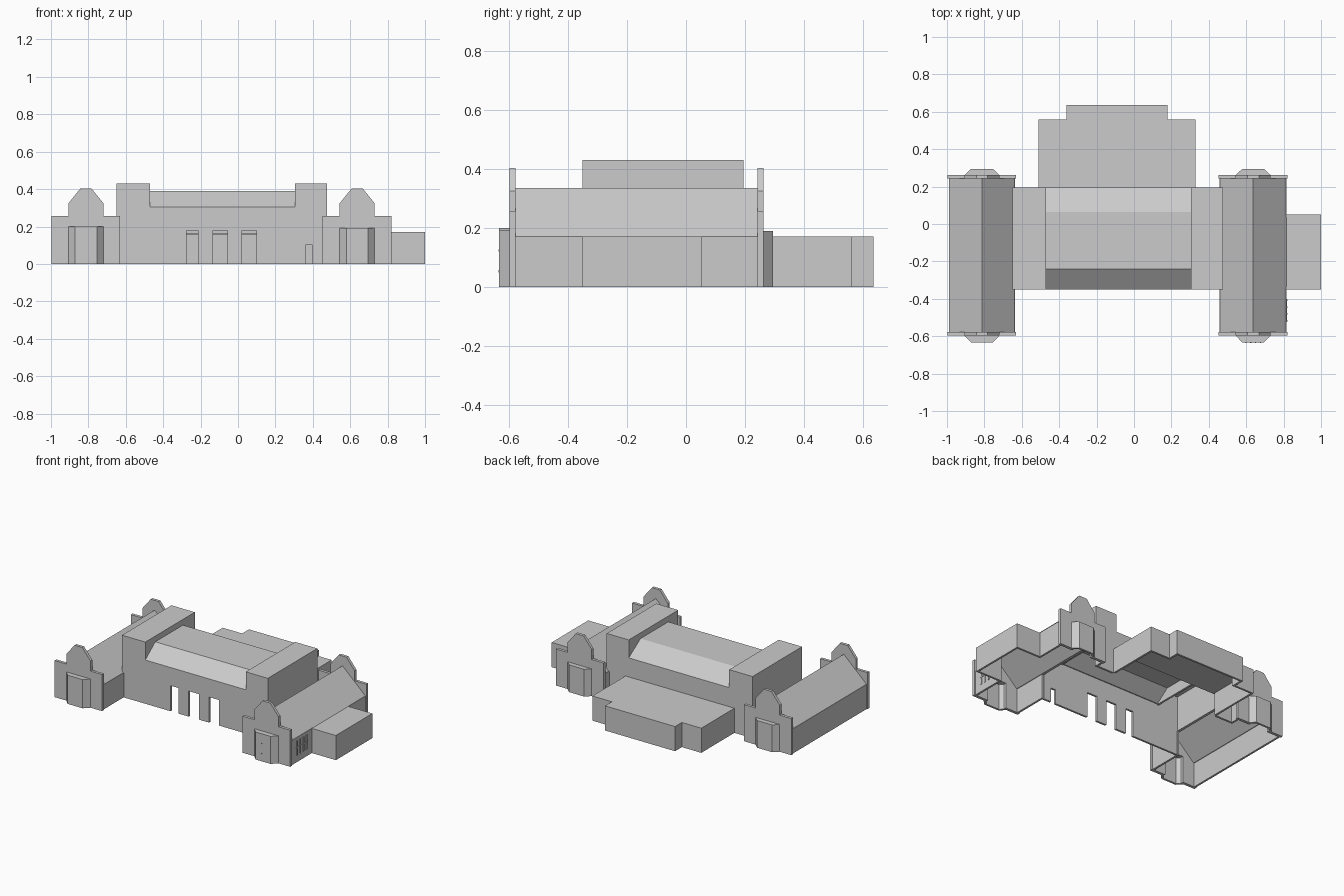
import bpy, bmesh
from mathutils import Vector

if "Cube" in bpy.data.objects:
    bpy.data.objects.remove(bpy.data.objects["Cube"])

T = 0.014  # wall thickness


def prism(name, pts, axis, a, b):
    """Extrude a 2D outline along an axis (x: yz outline, y: xz, z: xy)."""
    def co(p, d):
        return {'x': (d, p[0], p[1]), 'y': (p[0], d, p[1]), 'z': (p[0], p[1], d)}[axis]
    bm = bmesh.new()
    lo = [bm.verts.new(co(p, a)) for p in pts]
    hi = [bm.verts.new(co(p, b)) for p in pts]
    n = len(pts)
    bm.faces.new(lo)
    bm.faces.new(hi)
    for i in range(n):
        j = (i + 1) % n
        bm.faces.new((lo[i], lo[j], hi[j], hi[i]))
    bmesh.ops.recalc_face_normals(bm, faces=bm.faces)
    me = bpy.data.meshes.new(name)
    bm.to_mesh(me)
    bm.free()
    ob = bpy.data.objects.new(name, me)
    bpy.context.collection.objects.link(ob)
    return ob


def box(name, x0, x1, y0, y1, z0, z1):
    return prism(name, [(x0, y0), (x1, y0), (x1, y1), (x0, y1)], 'z', z0, z1)


def walls(name, path, z0, z1):
    """Mitred wall along an open path; the inside lies left of the path."""
    p = [Vector(q) for q in path]
    nor = []
    for a, b in zip(p, p[1:]):
        d = (b - a).normalized()
        nor.append(Vector((-d.y, d.x)))
    inner = [p[0] + nor[0] * T]
    for i in range(1, len(p) - 1):
        m = nor[i - 1] + nor[i]
        inner.append(p[i] + m * (2 * T / m.length_squared))
    inner.append(p[-1] + nor[-1] * T)
    return prism(name, p + inner[::-1], 'z', z0, z1)


def shell(name, path, h):
    """Open-bottomed block: walls on the path and a flat roof."""
    walls(name + "_walls", path, 0, h - T)
    prism(name + "_roof", path, 'z', h - T, h)


# Central hall
L, R, IL, IR, F, B = -0.65, 0.475, -0.47, 0.305, -0.35, 0.195
top = [(R, 0.43), (IR, 0.43), (IR, 0.305), (IL, 0.305), (IL, 0.43), (L, 0.43)]
doors = [(-0.275, -0.215, 0.178), (-0.135, -0.055, 0.178), (0.022, 0.1, 0.178), (0.36, 0.398, 0.1)]
base = [(-0.635, 0)]
for a, b, h in doors:
    base += [(a, 0), (a, h), (b, h), (b, 0)]
base += [(0.455, 0), (0.455, 0.17), (R, 0.17)]
prism("hall_front_wall", base + top + [(L, 0.17), (-0.635, 0.17)], 'y', F, F + T)
base = [(-0.635, 0), (-0.51, 0), (-0.51, 0.16), (0.33, 0.16), (0.33, 0), (0.455, 0), (0.455, 0.17), (R, 0.17)]
prism("hall_back_wall", base + top + [(L, 0.17), (-0.635, 0.17)], 'y', B - T, B)
y0, y1 = F + T, B - T
for side, a, b, outer in (("left", L, IL, L), ("right", IR, R, R - T)):
    inner = IL - T if side == "left" else IR
    box(side + "_tower_roof", a, b, F, B, 0.43 - T, 0.4301)
    box(side + "_tower_outer_wall", outer, outer + T, y0, y1, 0.17, 0.43 - T)
    box(side + "_tower_inner_wall", inner, inner + T, y0, y1, 0.30, 0.43 - T)
prism("hall_roof", [(F, 0.305), (-0.24, 0.39), (0.065, 0.39), (B, 0.305), (B - 0.02, 0.305),
                    (0.06, 0.376), (-0.235, 0.376), (F + 0.02, 0.305)], 'x', IL, IR)

# Rear block and side annex
shell("rear_block", [(0.33, B), (0.33, 0.56), (0.18, 0.56), (0.18, 0.635), (-0.36, 0.635),
                     (-0.36, 0.56), (-0.51, 0.56), (-0.51, B)], 0.172)
shell("side_annex", [(0.815, F), (1.0, F), (1.0, 0.052), (0.815, 0.052)], 0.172)


def wing(side, x0, x1, c, bay_h):
    # Pitched roof
    prism(side + "_wing_roof", [(x0, 0.17), (c, 0.335), (x1, 0.17), (x1 - 0.018, 0.17),
                                (c, 0.318), (x0 + 0.018, 0.17)], 'y', -0.578, 0.243)
    # Stepped gables with bay openings, and chamfered bays
    g0, g1 = x0 - 0.006, x1 + 0.006
    w = 0.093
    for end, s, ya, yb, depth, h in (("front", -1, -0.597, -0.577, 0.036, bay_h),
                                     ("back", 1, 0.242, 0.262, 0.033, 0.19)):
        o = w - 0.02
        prism(f"{side}_{end}_gable",
              [(g0, 0), (c - o, 0), (c - o, h - T), (c + o, h - T), (c + o, 0), (g1, 0),
               (g1, 0.255), (c + w, 0.255), (c + w, 0.325), (c + 0.03, 0.403),
               (c - 0.03, 0.403), (c - w, 0.325), (c - w, 0.255), (g0, 0.255)], 'y', ya, yb)
        yw = ya if s < 0 else yb
        yo = yw + s * depth
        path = [(c - w, yw), (c - 0.058, yo), (c + 0.058, yo), (c + w, yw)]
        shell(f"{side}_{end}_bay", path if s < 0 else path[::-1], h)


wing("left", -0.99, -0.637, -0.813, 0.2)
wing("right", 0.458, 0.815, 0.637, 0.192)

# Wing side walls, leaving gaps where rooms join
for name, x, spans in (("left_outer", -0.99, [(-0.58, 0.245)]),
                       ("left_inner", -0.637 - T, [(-0.58, F + T), (B - T, 0.245)]),
                       ("right_inner", 0.458, [(-0.58, F + T), (B - T, 0.245)]),
                       ("right_outer", 0.815 - T, [(-0.58, F + T), (0.052 - T, 0.245)])):
    for a, b in spans:
        box(name + "_wall", x, x + T, a, b, 0, 0.172)

# Window bars on the right wing side
for i in range(4):
    y = -0.52 + i * 0.036
    box("window_bar", 0.815, 0.82, y, y + 0.008, 0.05, 0.15)
box("window_crossbar", 0.815, 0.819, -0.525, -0.4, 0.1, 0.106)

# Small studs on the right front bay
for i in range(4):
    for z in (0.05, 0.12):
        x = 0.595 + i * 0.026
        box("bay_stud", x, x + 0.006, -0.635, -0.632, z, z + 0.008)
